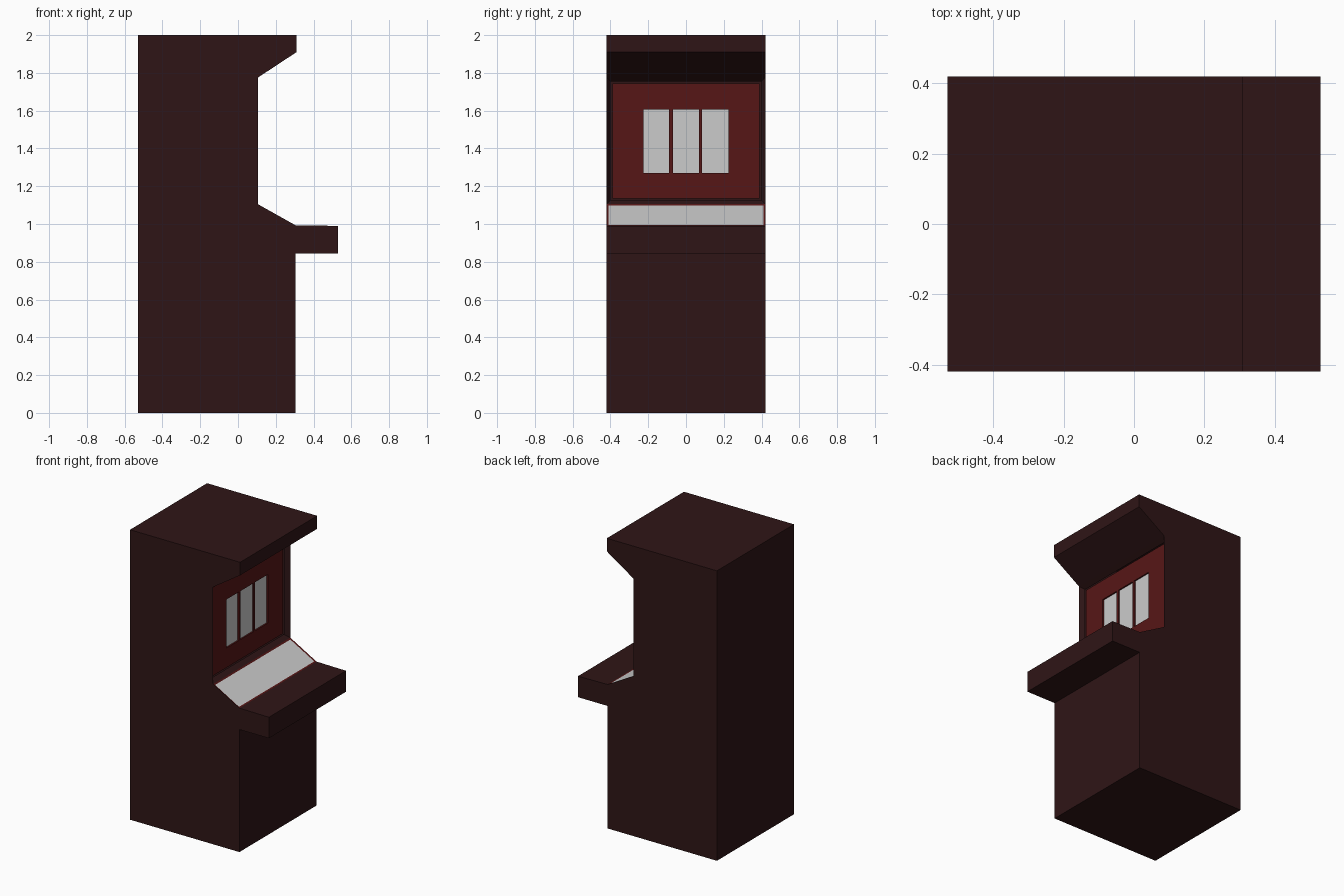
import bpy, bmesh

if "Cube" in bpy.data.objects:
    bpy.data.objects.remove(bpy.data.objects["Cube"])


def material(name, rgb):
    mat = bpy.data.materials.new(name)
    mat.diffuse_color = (*rgb, 1)
    mat.use_nodes = True
    mat.node_tree.nodes["Principled BSDF"].inputs["Base Color"].default_value = mat.diffuse_color
    return mat


DARK = material("dark_wood", (0.028, 0.0075, 0.008))
RED = material("dark_red", (0.094, 0.008, 0.008))


def finish(bm, name, *mats):
    mesh = bpy.data.meshes.new(name)
    bm.to_mesh(mesh)
    bm.free()
    for mat in mats:
        mesh.materials.append(mat)
    obj = bpy.data.objects.new(name, mesh)
    bpy.context.collection.objects.link(obj)
    return obj


def add_quad(bm, points):
    return bm.faces.new([bm.verts.new(p) for p in points])


def rect(x, y0, y1, z0, z1):
    return [(x, y0, z0), (x, y1, z0), (x, y1, z1), (x, y0, z1)]


W = 0.42
SCREEN_X = 0.105
RECESS = 0.035

# Cabinet: side profile extruded across the width
profile = [(-0.53, 0), (0.305, 0), (0.305, 0.845), (0.53, 0.845),
           (0.53, 0.99), (0.305, 0.993), (SCREEN_X, 1.105),
           (SCREEN_X, 1.775), (0.31, 1.91), (0.31, 2.0), (-0.53, 2.0)]
bm = bmesh.new()
side = bm.faces.new([bm.verts.new((x, -W, z)) for x, z in profile])
ext = bmesh.ops.extrude_face_region(bm, geom=[side])
bmesh.ops.translate(bm, vec=(0, 2 * W, 0),
                    verts=[v for v in ext["geom"] if isinstance(v, bmesh.types.BMVert)])
bmesh.ops.recalc_face_normals(bm, faces=bm.faces)


def face_at(z):
    return min(bm.faces, key=lambda f: abs(f.calc_center_median().z - z)
               + abs(f.calc_center_median().y) + 2 * (f.normal.x < 0.1))


# Recessed screen opening, with its floor removed for the red panel
screen = face_at(1.44)
bmesh.ops.inset_region(bm, faces=[screen], thickness=0.03)
bmesh.ops.translate(bm, verts=screen.verts, vec=(-RECESS, 0, 0))
bmesh.ops.delete(bm, geom=[screen], context="FACES_ONLY")

# Sloped console: red rim around a plain grey inlay
slope = face_at(1.049)
rim = bmesh.ops.inset_region(bm, faces=[slope], thickness=0.014, depth=-0.003)
for f in rim["faces"]:
    f.material_index = 1
inlay_points = [v.co.copy() for v in slope.verts]
bmesh.ops.delete(bm, geom=[slope], context="FACES_ONLY")
finish(bm, "cabinet", DARK, RED)

bm = bmesh.new()
add_quad(bm, inlay_points)
finish(bm, "console_inlay")

# Red screen panel: a grid with three windows sunk into it
ys = [-0.39, -0.225, -0.09, -0.07, 0.07, 0.085, 0.225, 0.39]
zs = [1.135, 1.27, 1.605, 1.745]
panel_x = SCREEN_X - RECESS
bm = bmesh.new()
windows = []
for i in range(7):
    for j in range(3):
        f = add_quad(bm, rect(panel_x, ys[i], ys[i + 1], zs[j], zs[j + 1]))
        if j == 1 and i in (1, 3, 5):
            windows.append(f)
bmesh.ops.remove_doubles(bm, verts=bm.verts, dist=0.0005)
sunk = bmesh.ops.extrude_discrete_faces(bm, faces=windows)["faces"]
for f in sunk:
    bmesh.ops.translate(bm, verts=f.verts, vec=(-0.01, 0, 0))
bmesh.ops.delete(bm, geom=sunk, context="FACES_ONLY")
finish(bm, "screen_panel", RED)

# Grey reel windows
for n, i in enumerate((1, 3, 5), 1):
    bm = bmesh.new()
    add_quad(bm, rect(panel_x - 0.01, ys[i], ys[i + 1], zs[1], zs[2]))
    finish(bm, f"reel_window_{n}")
